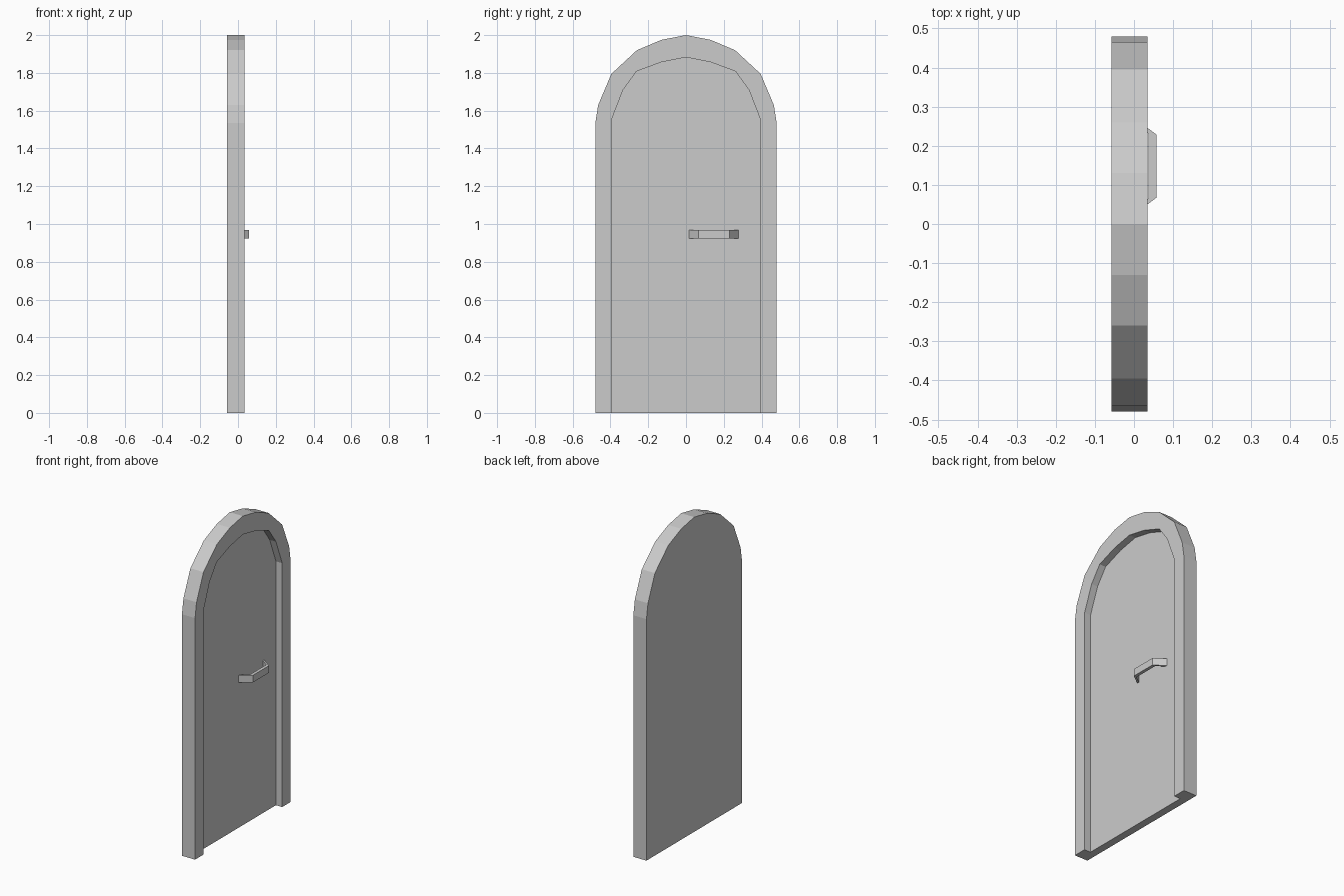
import bpy, bmesh

if "Cube" in bpy.data.objects:
    bpy.data.objects.remove(bpy.data.objects["Cube"])

BACK, PANEL, FRONT = -0.058, -0.01, 0.034


def make_object(name, bm):
    bmesh.ops.recalc_face_normals(bm, faces=bm.faces[:])
    mesh = bpy.data.meshes.new(name)
    bm.to_mesh(mesh)
    bm.free()
    obj = bpy.data.objects.new(name, mesh)
    bpy.context.collection.objects.link(obj)
    return obj


def arch(half):
    """Mirror a right-hand (y, z) half outline that ends at the crown."""
    return half + [(-y, z) for y, z in reversed(half[:-1])]


def ring(bm, profile, x):
    return [bm.verts.new((x, y, z)) for y, z in profile]


def walls(bm, a, b):
    for i in range(len(a) - 1):
        bm.faces.new((a[i], a[i + 1], b[i + 1], b[i]))


# Door: arched slab with a recessed panel that leaves a raised surround
outer = arch([(0.48, 0), (0.48, 1.535), (0.465, 1.63), (0.395, 1.795),
              (0.26, 1.92), (0.13, 1.975), (0, 2.0)])
inner = arch([(0.395, 0), (0.395, 1.55), (0.333, 1.71),
              (0.262, 1.808), (0.13, 1.857), (0, 1.883)])
bm = bmesh.new()
back = ring(bm, outer, BACK)
front = ring(bm, outer, FRONT)
lip = ring(bm, inner, FRONT)
panel = ring(bm, inner, PANEL)
bm.faces.new(back)
bm.faces.new(panel)
bm.faces.new(front + lip[::-1])
walls(bm, back, front)
walls(bm, lip, panel)
# Notched underside
bm.faces.new((back[0], front[0], lip[0], panel[0],
              panel[-1], lip[-1], front[-1], back[-1]))
make_object("arched_door", bm)

# Handle: bent bar profile in x, y extruded upward
MID, Z0, Z1 = 0.148, 0.923, 0.968
half = [(PANEL, 0.131), (0.057, 0.081)]
half_in = [(0.037, 0.083), (PANEL, 0.117)]
path_out = [(x, MID - d) for x, d in half] + [(x, MID + d) for x, d in half[::-1]]
path_in = [(x, MID + d) for x, d in half_in[::-1]] + [(x, MID - d) for x, d in half_in]
bm = bmesh.new()
face = bm.faces.new([bm.verts.new((x, y, Z0)) for x, y in path_out + path_in])
geom = bmesh.ops.extrude_face_region(bm, geom=[face])["geom"]
bmesh.ops.translate(bm, vec=(0, 0, Z1 - Z0),
                    verts=[g for g in geom if isinstance(g, bmesh.types.BMVert)])
make_object("door_handle", bm)
